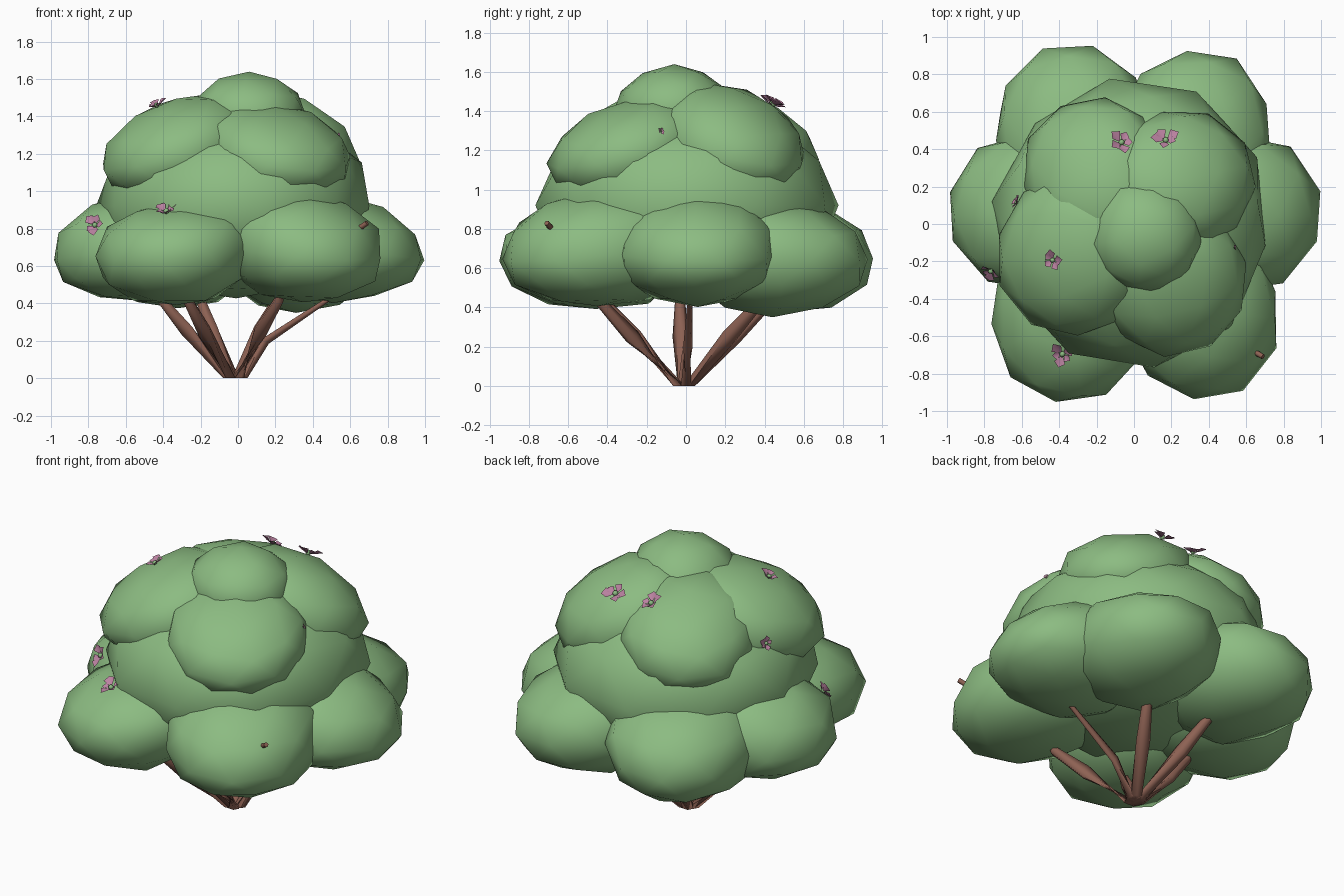
import bpy, bmesh, math, random
from mathutils import Vector, Matrix
from mathutils.bvhtree import BVHTree

if "Cube" in bpy.data.objects:
    bpy.data.objects.remove(bpy.data.objects["Cube"])

random.seed(4)


def material(name, rgb):
    m = bpy.data.materials.new(name)
    m.diffuse_color = (*rgb, 1)
    m.use_nodes = True
    m.node_tree.nodes["Principled BSDF"].inputs["Base Color"].default_value = m.diffuse_color
    return m


LEAF = material("leaf green", (0.262, 0.50, 0.222))
BARK = material("bark brown", (0.27, 0.122, 0.088))
PETAL = material("petal mauve", (0.50, 0.225, 0.36))


def make_object(name, bm, mats, smooth=True):
    me = bpy.data.meshes.new(name)
    bm.to_mesh(me)
    for m in mats:
        me.materials.append(m)
    for p in me.polygons:
        p.use_smooth = smooth
    ob = bpy.data.objects.new(name, me)
    bpy.context.collection.objects.link(ob)
    return ob


# Foliage: rounded lobes, drooping outward, pressed into a central mass
foliage = bmesh.new()


def lobe(name, centre, rx, ry, top, bottom, angle=0, power=2.1, droop=0.0):
    """Lobe reaching z = top and z = bottom, turned about z by angle degrees."""
    bm = bmesh.new()
    bmesh.ops.create_icosphere(bm, subdivisions=2, radius=1)
    turn = Matrix.Rotation(math.radians(angle), 3, 'Z')
    spin = Matrix.Rotation(random.uniform(0, 6), 3, 'Z')
    out = Vector((centre[0], centre[1], 0)).normalized()
    for v in bm.verts:
        p = spin @ v.co
        p = p / sum(abs(c) ** power for c in p) ** (1 / power)
        p *= random.uniform(0.98, 1.04)
        h = top - centre[2] if p.z > 0 else centre[2] - bottom
        q = turn @ Vector((p.x * rx, p.y * ry, p.z * h))
        q.z -= droop * q.dot(out) * (1 if p.z > 0 else max(0, 1 + p.z))
        v.co = q + Vector(centre)
    bmesh.ops.recalc_face_normals(bm, faces=bm.faces)
    ob = make_object(name, bm, [LEAF])
    foliage.from_mesh(ob.data)
    bm.free()


lobe("foliage_core", (-0.01, 0, 0.92), 0.73, 0.76, 1.42, 0.42)
lower = [  # x, y, top, bottom, angle
    (-0.51, 0.07, 0.99, 0.41, 180), (0.51, 0.06, 0.98, 0.41, 0),
    (-0.33, -0.46, 0.94, 0.39, 262), (0.35, -0.45, 0.99, 0.41, 280),
    (-0.32, 0.47, 0.96, 0.37, 97), (0.31, 0.44, 0.95, 0.36, 80)]
for i, (x, y, t, b, a) in enumerate(lower):
    lobe(f"lower_lobe_{i + 1}", (x, y, 0.69), 0.485, 0.42, t, b, a, 2.25, 0.12)
upper = [  # x, y, z, rx, ry, top, bottom
    (-0.33, -0.16, 1.24, 0.40, 0.43, 1.49, 0.93),
    (0.20, -0.30, 1.23, 0.40, 0.40, 1.45, 0.93),
    (0.24, 0.23, 1.24, 0.40, 0.38, 1.51, 0.93),
    (-0.21, 0.27, 1.24, 0.39, 0.41, 1.48, 0.93)]
for i, (x, y, z, rx, ry, t, b) in enumerate(upper):
    lobe(f"upper_lobe_{i + 1}", (x, y, z), rx, ry, t, b, droop=0.3)
lobe("crown_lobe", (0.06, -0.06, 1.40), 0.31, 0.32, 1.635, 1.2, 20, 1.85)


# Stems: tapered six-sided tubes fanning out from the base
def stem(name, points, radii, sides=6):
    bm = bmesh.new()
    rings = []
    for i, p in enumerate(points):
        d = Vector(points[min(i + 1, len(points) - 1)]) - Vector(points[max(i - 1, 0)])
        q = Vector((0, 0, 1)) if p[2] == 0 else d
        rot = q.to_track_quat('Z', 'Y')
        ring = []
        for k in range(sides):
            a = 2 * math.pi * k / sides
            off = Vector((math.cos(a), math.sin(a), 0)) * radii[i]
            ring.append(bm.verts.new(Vector(p) + rot @ off))
        rings.append(ring)
    for r, s in zip(rings, rings[1:]):
        for k in range(sides):
            bm.faces.new((r[k], r[(k + 1) % sides], s[(k + 1) % sides], s[k]))
    bm.faces.new(rings[0][::-1])
    bm.faces.new(rings[-1])
    bmesh.ops.recalc_face_normals(bm, faces=bm.faces)
    ob = make_object(name, bm, [BARK])
    bm.free()
    bpy.ops.object.select_all(action='DESELECT')
    ob.select_set(True)
    bpy.context.view_layer.objects.active = ob
    bpy.ops.object.shade_smooth_by_angle(angle=math.radians(65))


base = Vector((-0.015, -0.01, 0))
tips = [(0.22, -0.43), (0.21, 0.37), (-0.20, 0.42), (-0.41, -0.03), (-0.27, -0.41)]
for i, (x, y) in enumerate(tips):
    out = Vector((x, y, 0))
    foot = base + out.normalized() * 0.03
    mid = foot + out * 0.55 + Vector((0, 0, 0.25))
    stem(f"stem_{i + 1}", [foot, mid, (x, y, 0.42), (x * 1.1, y * 1.1, 0.6)],
         [0.034, 0.040, 0.027, 0.01])
stem("forked_twig", [(0.02, 0, 0), (0.15, 0.01, 0.20), (0.48, 0.02, 0.42), (0.6, 0.02, 0.5)],
     [0.03, 0.024, 0.014, 0.008])
# Thin twig whose tip just breaks through the front right lobe
stem("long_twig", [(0.22, -0.43, 0.5), (0.5, -0.6, 0.70), (0.69, -0.71, 0.83)],
     [0.02, 0.018, 0.014])

# Blossoms: folded petals round a green bud, dropped onto the leaf surface
surface = BVHTree.FromBMesh(foliage)


def blossom(name, x, y, size):
    hit, normal, _, _ = surface.ray_cast(Vector((x, y, 3)), Vector((0, 0, -1)))
    if hit is None:
        return
    bm = bmesh.new()
    for k in range(5):
        a = k * math.tau / 5 + random.uniform(-0.3, 0.3)
        length = size * random.uniform(0.75, 1.15)
        rot = Matrix.Rotation(a, 3, 'Z')
        pts = [(0.1, 0, 0.05), (0.6, -0.42, 0.45), (1, 0, 0.4), (0.6, 0.42, 0.45), (0.6, 0, 0.22)]
        v = [bm.verts.new(rot @ (Vector(p) * length)) for p in pts]
        bm.faces.new((v[0], v[1], v[2], v[4]))
        bm.faces.new((v[0], v[4], v[2], v[3]))
    petals = len(bm.faces)
    bmesh.ops.create_icosphere(bm, subdivisions=1, radius=size * 0.25,
                               matrix=Matrix.Translation((0, 0, size * 0.15)))
    for i, f in enumerate(bm.faces):
        f.material_index = int(i >= petals)
    rot = normal.to_track_quat('Z', 'Y').to_matrix().to_4x4()
    bm.transform(Matrix.Translation(hit + normal * 0.005) @ rot)
    make_object(name, bm, [PETAL, LEAF])
    bm.free()


spots = [(-0.07, 0.43, 0.07), (0.17, 0.44, 0.07), (-0.62, 0.11, 0.045), (-0.43, -0.19, 0.06),
         (-0.76, -0.24, 0.065), (-0.38, -0.69, 0.07), (0.53, -0.13, 0.02)]
for i, (x, y, s) in enumerate(spots):
    blossom(f"blossom_{i + 1}", x, y, s)
foliage.free()
